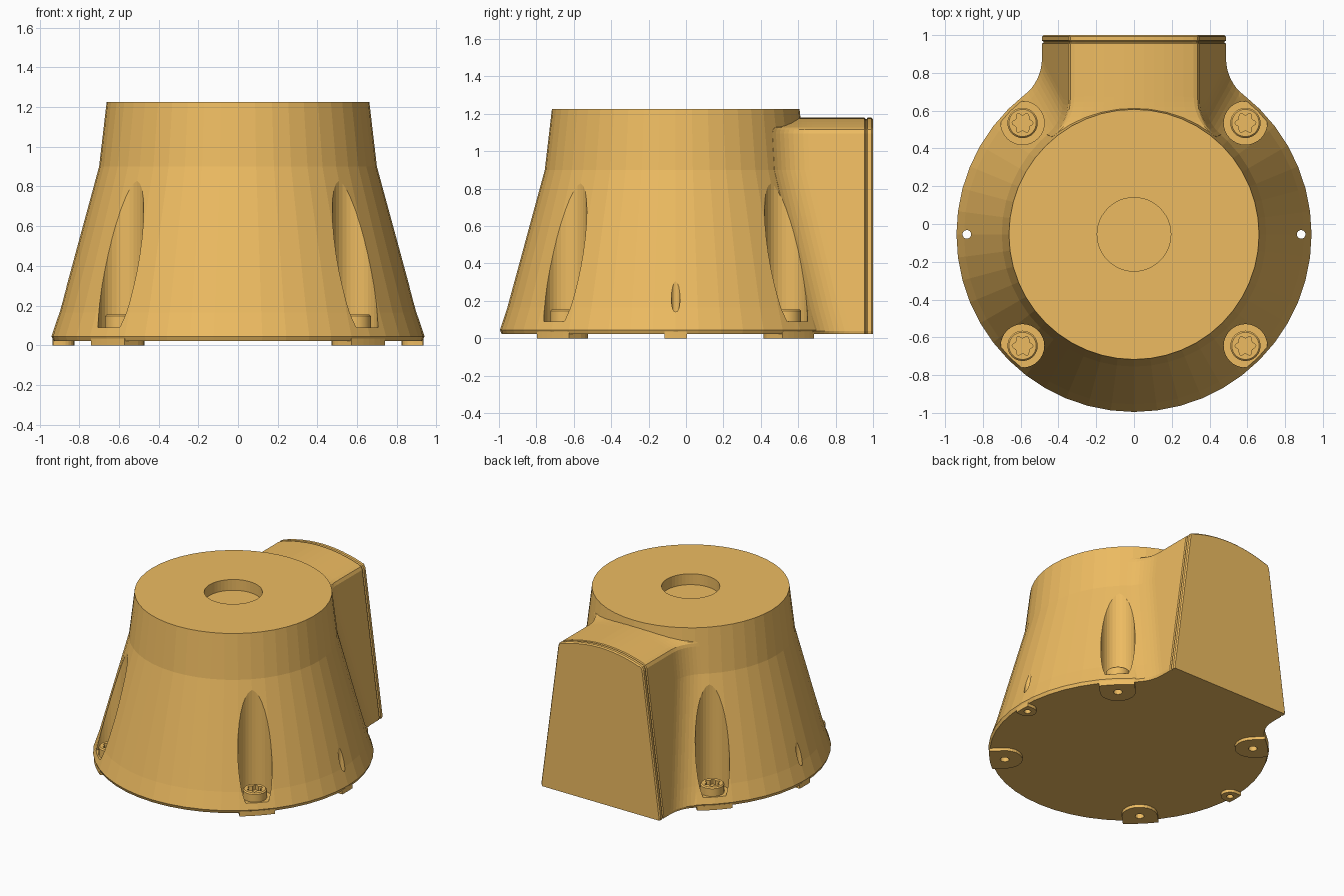
import bpy, bmesh, math
from math import sin, cos, pi, sqrt

if "Cube" in bpy.data.objects:
    bpy.data.objects.remove(bpy.data.objects["Cube"])

CY = -0.055                                   # y of the cone axis
PROFILE = [(0.93, 0.022), (0.94, 0.045), (0.90, 0.165), (0.70, 0.90), (0.662, 1.225)]
SCREWS = [(sx * 0.59, CY + sy * 0.59) for sx in (-1, 1) for sy in (-1, 1)]
PINS = [(-0.885, CY), (0.885, CY)]

mat = bpy.data.materials.new("orange")
mat.diffuse_color = (0.85, 0.5, 0.12, 1)
mat.use_nodes = True
mat.node_tree.nodes["Principled BSDF"].inputs["Base Color"].default_value = mat.diffuse_color


def finish(name, bm):
    bmesh.ops.recalc_face_normals(bm, faces=bm.faces)
    me = bpy.data.meshes.new(name)
    bm.to_mesh(me)
    bm.free()
    ob = bpy.data.objects.new(name, me)
    me.materials.append(mat)
    bpy.context.collection.objects.link(ob)
    return ob


def lathe(bm, rings, n, cx, cy):
    """Closed stack of rings; a radius may be a function of the angle."""
    loops = []
    for r, z in rings:
        loop = []
        for i in range(n):
            a = 2 * pi * i / n
            rr = r(a) if callable(r) else r
            loop.append(bm.verts.new((cx + rr * cos(a), cy + rr * sin(a), z)))
        loops.append(loop)
    for p, q in zip(loops, loops[1:]):
        for i in range(n):
            j = (i + 1) % n
            bm.faces.new((p[i], p[j], q[j], q[i]))
    bm.faces.new(loops[0])
    bm.faces.new(loops[-1])


def combine(target, other, operation):
    mod = target.modifiers.new(operation, 'BOOLEAN')
    mod.operation, mod.solver, mod.object = operation, 'EXACT', other
    bpy.context.view_layer.objects.active = target
    bpy.ops.object.modifier_apply(modifier=mod.name)
    bpy.data.objects.remove(other)


def body_radius(z):
    for (r0, z0), (r1, z1) in zip(PROFILE, PROFILE[1:]):
        if z <= z1:
            return r0 + (r1 - r0) * (z - z0) / (z1 - z0)
    return PROFILE[-1][0]


# Conical housing with a round recess in the top
bm = bmesh.new()
lathe(bm, PROFILE + [(0.195, 1.225), (0.195, 1.145)], 48, 0, CY)
housing = finish("housing", bm)

# Rear outlet: tapered block, filleted into the cone, arched on top
FILLET = 0.25
END = [(0.955, 0), (0.96, 0.008), (0.966, 0.008), (0.971, 0), (0.992, 0), (1.0, 0.008)]


def outlet_side(z, trim):
    """Right-hand outline of the outlet at height z, as (x, y, inset)."""
    w = 0.49 - 0.145 * (z - 0.02) / 1.1 - trim
    R = body_radius(z)
    dy = sqrt((R + FILLET) ** 2 - (w + FILLET) ** 2)
    ang = math.atan2(dy, w + FILLET)
    pts = [(0.3, 0.3, 0)]
    for i in range(9):
        a = pi + ang * (1 - i / 8)
        pts.append((w + FILLET + FILLET * cos(a), CY + dy + FILLET * sin(a), 0))
    return pts + [(w - s, y, s) for y, s in END]


bm = bmesh.new()
LEVELS = [(0.022, 0.006), (0.04, 0), (0.165, 0), (0.4, 0), (0.65, 0), (0.9, 0),
          (1.095, 0), (1.117, 0.008), (1.128, 0.028)]
sides = {1: [], -1: []}
for z, trim in LEVELS:
    pts = outlet_side(z, trim)
    top = z == LEVELS[-1][0]
    for s in sides:
        sides[s].append([bm.verts.new((s * x, y, z - (d if top else 0))) for x, y, d in pts])
for rows in sides.values():
    for p, q in zip(rows, rows[1:]):
        for i in range(len(p) - 1):
            bm.faces.new((p[i], p[i + 1], q[i + 1], q[i]))
# arched roof
COLS = 12
right, left = sides[1][-1], sides[-1][-1]
roof = [left]
for c in range(1, COLS):
    t = 2 * c / COLS - 1
    roof.append([bm.verts.new((t * v.co.x, v.co.y, v.co.z + 0.052 * (1 - t * t))) for v in right])
roof.append(right)
for p, q in zip(roof, roof[1:]):
    for i in range(len(p) - 1):
        bm.faces.new((p[i], p[i + 1], q[i + 1], q[i]))
# floor and both end faces
bm.faces.new(sides[1][0] + sides[-1][0][::-1])
for k in (0, -1):
    bm.faces.new([r[k] for r in sides[1][:-1]] + [col[k] for col in roof[::-1]]
                 + [r[k] for r in sides[-1][:-1]][::-1])
combine(housing, finish("outlet", bm), 'UNION')

# Foot pads: round inside, following the rim outside
bm = bmesh.new()
for (x, y), r in [(p, 0.12) for p in SCREWS] + [(p, 0.06) for p in PINS]:
    u0, a = math.hypot(x, y - CY), math.atan2(y - CY, x)
    pts = [(u0 + r * cos(t), r * sin(t)) for t in (pi / 2 + pi * i / 12 for i in range(13))]
    pts += [(sqrt(0.935 ** 2 - v * v), v) for v in (r * (i / 3 - 1) for i in range(7))]
    rings = [[bm.verts.new((u * cos(a) - v * sin(a), CY + u * sin(a) + v * cos(a), z))
              for u, v in pts] for z in (0, 0.035)]
    n = len(pts)
    for i in range(n):
        j = (i + 1) % n
        bm.faces.new((rings[0][i], rings[0][j], rings[1][j], rings[1][i]))
    for ring in rings:
        bm.faces.new(ring)
combine(housing, finish("foot_pads", bm), 'UNION')

# Screw pockets, screw holes and small through holes
bm = bmesh.new()
for x, y in SCREWS:
    lathe(bm, [(0.115, 0.09), (0.115, 1.1)], 32, x, y)
    lathe(bm, [(0.03, -0.05), (0.03, 0.07)], 16, x, y)
for x, y in PINS:
    lathe(bm, [(0.023, -0.05), (0.023, 0.5)], 16, x, y)
combine(housing, finish("cutters", bm), 'DIFFERENCE')

# Screw heads with a six-lobed socket
def lobed(a):
    return 0.047 + 0.008 * cos(6 * a)


for k, (x, y) in enumerate(SCREWS):
    bm = bmesh.new()
    lathe(bm, [(0.08, 0.085), (0.08, 0.147), (0.072, 0.155), (lobed, 0.155), (lobed, 0.12)], 48, x, y)
    screw = finish(f"screw_{k + 1}", bm)
    bpy.ops.object.select_all(action='DESELECT')
    screw.select_set(True)
    bpy.context.view_layer.objects.active = screw
    bpy.ops.object.shade_smooth_by_angle(angle=math.radians(30))
